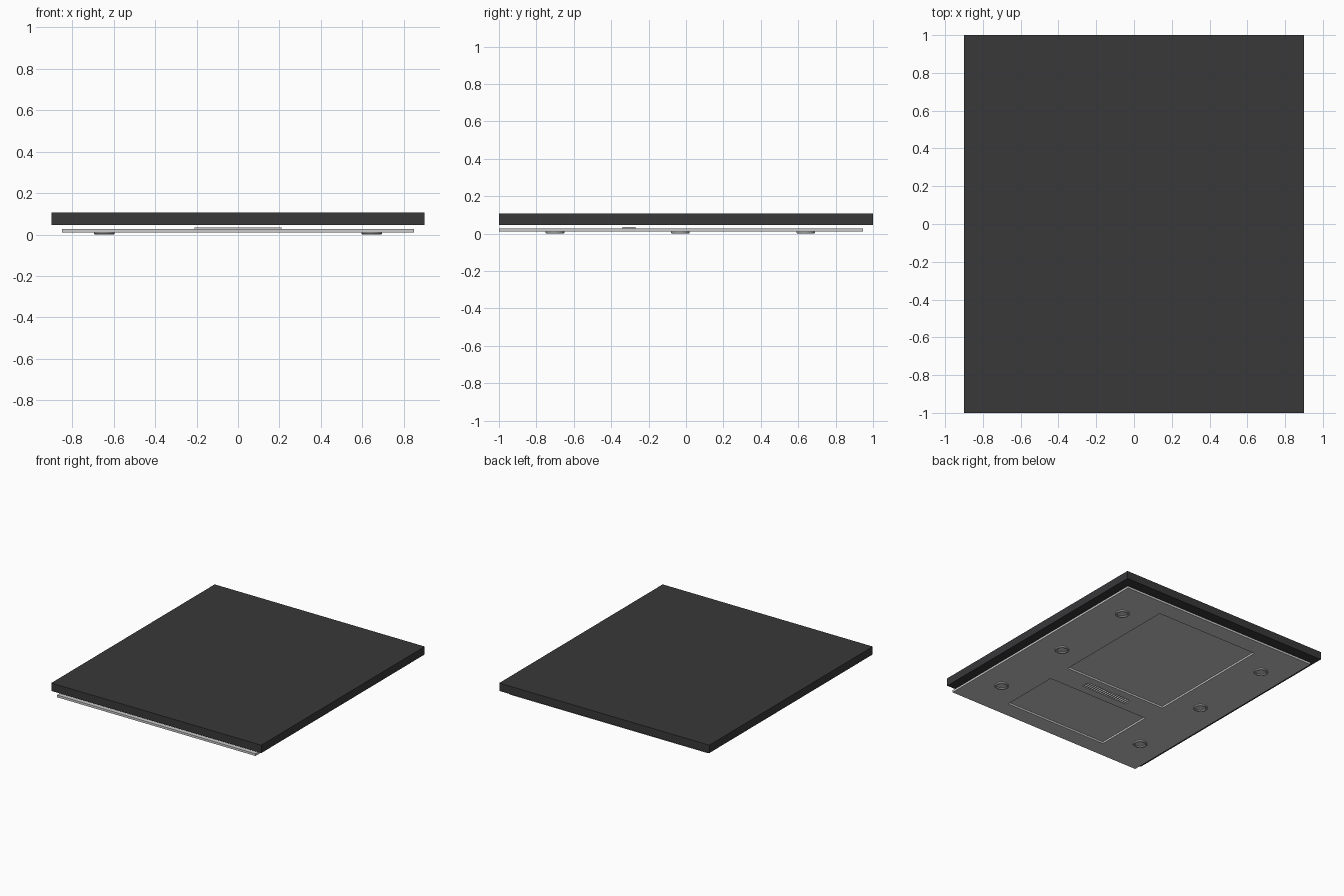
import bpy, bmesh

if "Cube" in bpy.data.objects:
    bpy.data.objects.remove(bpy.data.objects["Cube"])

dark = bpy.data.materials.new("dark_metal")
dark.diffuse_color = (0.04, 0.04, 0.042, 1)
dark.use_nodes = True
dark.node_tree.nodes["Principled BSDF"].inputs["Base Color"].default_value = dark.diffuse_color


def box(name, x0, x1, y0, y1, z0, z1, mat=None):
    bm = bmesh.new()
    bmesh.ops.create_cube(bm, size=1)
    for v in bm.verts:
        v.co = ((x0 + x1) / 2 + v.co.x * (x1 - x0),
                (y0 + y1) / 2 + v.co.y * (y1 - y0),
                (z0 + z1) / 2 + v.co.z * (z1 - z0))
    me = bpy.data.meshes.new(name)
    bm.to_mesh(me)
    bm.free()
    ob = bpy.data.objects.new(name, me)
    bpy.context.collection.objects.link(ob)
    if mat:
        me.materials.append(mat)
    return ob


def lathe(name, profile, x, y, n=32):
    # Spin a closed (radius, z) profile around a vertical axis
    bm = bmesh.new()
    vs = [bm.verts.new((r, 0, z)) for r, z in profile]
    es = [bm.edges.new((vs[i], vs[i + 1])) for i in range(len(vs) - 1)]
    bmesh.ops.spin(bm, geom=vs + es, cent=(0, 0, 0), axis=(0, 0, 1),
                   angle=6.283185307, steps=n)
    bmesh.ops.remove_doubles(bm, verts=bm.verts, dist=1e-5)
    bmesh.ops.recalc_face_normals(bm, faces=bm.faces)
    me = bpy.data.meshes.new(name)
    bm.to_mesh(me)
    bm.free()
    ob = bpy.data.objects.new(name, me)
    bpy.context.collection.objects.link(ob)
    ob.location = (x, y, 0)
    bpy.context.view_layer.objects.active = ob
    ob.select_set(True)
    bpy.ops.object.shade_smooth_by_angle()
    ob.select_set(False)
    return ob


# Roof slab
box("roof_slab", -0.9, 0.9, -1, 1, 0.046, 0.107, dark)

# Suspended ceiling panel with two recesses and a vent slot
panel = box("ceiling_panel", -0.85, 0.85, -1, 0.945, 0.01, 0.027)
cuts = [(-0.44, 0.44, -0.21, 0.81, 0.0, 0.024),
        (-0.44, 0.44, -0.87, -0.40, 0.0, 0.024),
        (-0.20, 0.20, -0.335, -0.275, 0.0, 0.04)]
for i, c in enumerate(cuts):
    cutter = box(f"recess_cutter_{i}", *c)
    cutter.hide_render = True
    cutter.hide_viewport = True
    mod = panel.modifiers.new("recess", "BOOLEAN")
    mod.operation = "DIFFERENCE"
    mod.solver = "EXACT"
    mod.object = cutter

# Vent: backing plate above the slot and a row of fins inside it
box("vent_backing", -0.21, 0.21, -0.34, -0.27, 0.027, 0.034)
fins = 20
for i in range(fins):
    x = -0.19 + 0.38 * i / (fins - 1)
    box(f"vent_fin_{i}", x - 0.004, x + 0.004, -0.335, -0.275, 0.012, 0.027)

# Six round downlights: raised trim ring around a set-back lens
trim = [(0, 0.0075), (0.034, 0.0075), (0.037, 0.001), (0.040, 0.0),
        (0.046, 0.0), (0.05, 0.004), (0.05, 0.012), (0, 0.012)]
for sx in (-1, 1):
    for i, y in enumerate((-0.70, -0.03, 0.64)):
        side = "left" if sx < 0 else "right"
        lathe(f"downlight_{side}_{i}", trim, sx * 0.645, y)
